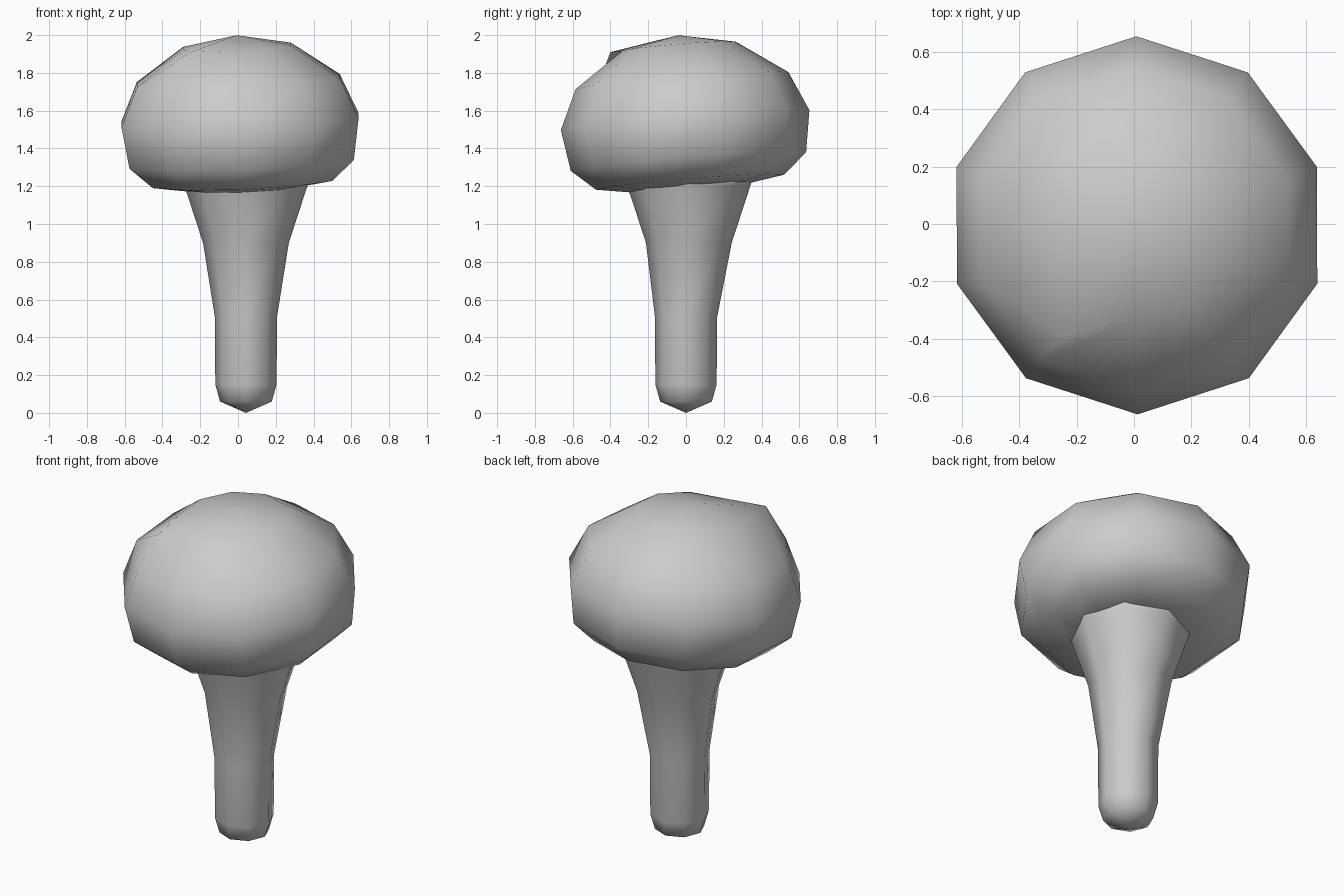
import bpy, bmesh
from math import sin, cos, radians
from mathutils import Vector

if "Cube" in bpy.data.objects:
    bpy.data.objects.remove(bpy.data.objects["Cube"])


def lathe(name, rings, sides, start, place):
    """Closed low-poly revolve; first and last ring entries are poles."""
    bm = bmesh.new()
    loops = []
    for r, h in rings:
        if r == 0:
            loops.append([bm.verts.new(place(0, 0, h))] * sides)
        else:
            angles = [radians(start + 360 * k / sides) for k in range(sides)]
            loops.append([bm.verts.new(place(r * cos(a), r * sin(a), h)) for a in angles])
    for lo, hi in zip(loops, loops[1:]):
        for k in range(sides):
            n = (k + 1) % sides
            quad = list(dict.fromkeys((lo[k], lo[n], hi[n], hi[k])))
            bm.faces.new(quad)
    bmesh.ops.recalc_face_normals(bm, faces=bm.faces[:])
    for f in bm.faces:
        f.smooth = True
    mesh = bpy.data.meshes.new(name)
    bm.to_mesh(mesh)
    bm.free()
    obj = bpy.data.objects.new(name, mesh)
    bpy.context.collection.objects.link(obj)
    return obj, [[v for v in mesh.vertices][0]]


# Stem: eight sides, rounded foot, flaring into the cap
stem_rings = [(0, 0), (0.137, 0.06), (0.162, 0.15), (0.165, 0.51),
              (0.227, 0.9), (0.325, 1.2), (0.34, 1.25), (0, 1.27)]
lathe("stem", stem_rings, 8, 0,
      lambda x, y, h: Vector((x + 0.042, y + 0.015 * min(1, max(0, h - 0.5) / 0.4), h)))

# Cap: ten sides, leaning slightly to the front and left
ex = Vector((1, 0, 0.04)).normalized()
ez = Vector((-0.04, -0.08, 1)).normalized()
ey = ez.cross(ex)
ex = ey.cross(ez)
centre = Vector((0.01, -0.005, 1.555))
cap_rings = [(0, -0.365), (0.33, -0.362), (0.50, -0.335), (0.625, -0.225),
             (0.66, -0.005), (0.565, 0.205), (0.30, 0.388), (0, 0.446)]
cap, _ = lathe("cap", cap_rings, 10, 18,
               lambda x, y, h: centre + ex * x + ey * y + ez * h)

# One bulging corner on the front left of the cap top
bump = Vector((-0.25, -0.40, 1.91))
min(cap.data.vertices, key=lambda v: (v.co - bump).length).co = bump
